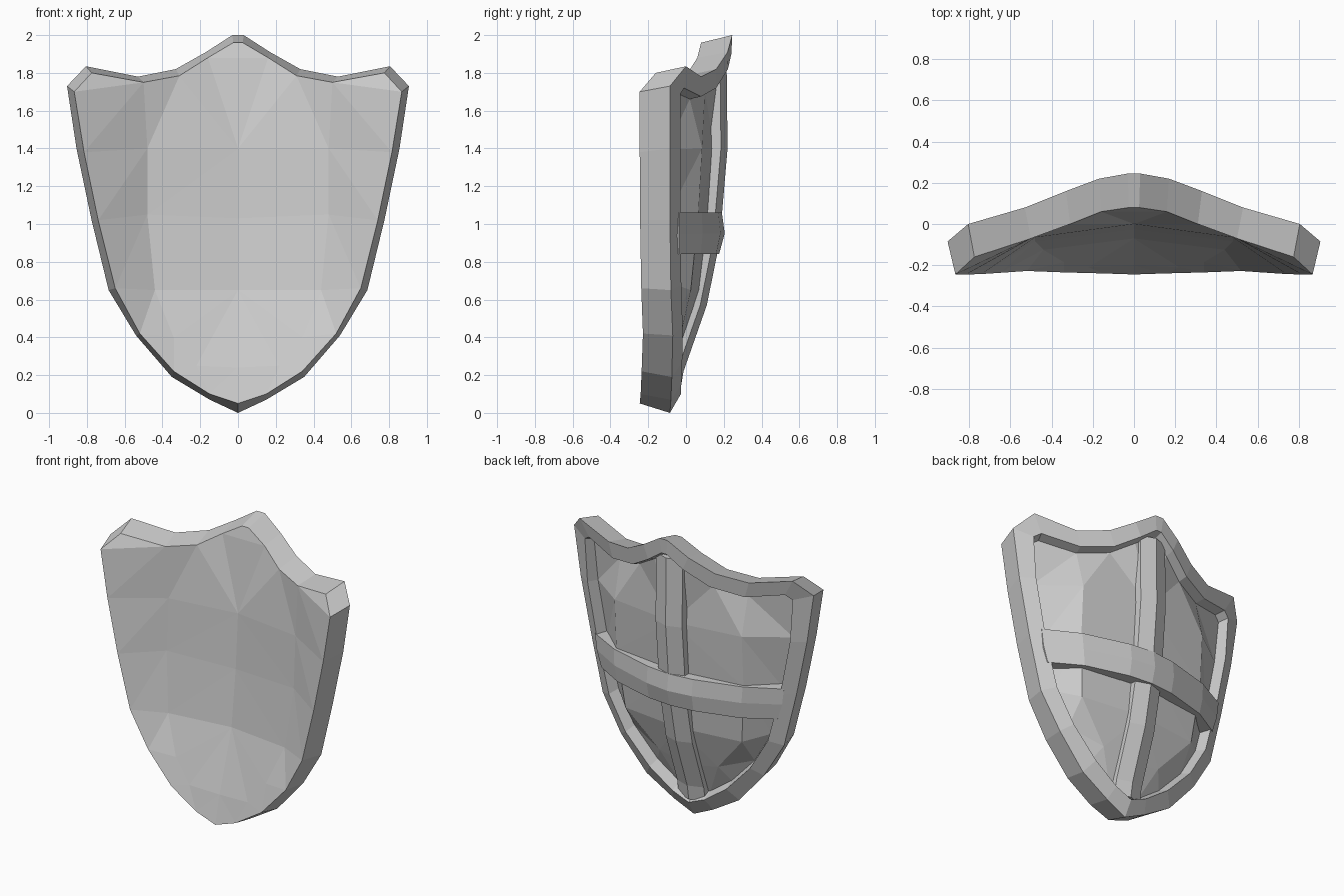
import bpy, bmesh
from mathutils import Vector
from mathutils.geometry import delaunay_2d_cdt

if "Cube" in bpy.data.objects:
    bpy.data.objects.remove(bpy.data.objects["Cube"])


def loop(half):
    """Mirror a half outline (top centre -> bottom centre) into a closed loop."""
    return half + [(-x, y, z) for x, y, z in reversed(half) if x > 0]


def finish(name, bm):
    bmesh.ops.remove_doubles(bm, verts=bm.verts, dist=0.0005)
    bmesh.ops.recalc_face_normals(bm, faces=bm.faces)
    me = bpy.data.meshes.new(name)
    bm.to_mesh(me)
    bm.free()
    ob = bpy.data.objects.new(name, me)
    bpy.context.collection.objects.link(ob)


def panel(bm, outline, inner):
    """Faceted panel filling an outline through a few interior points."""
    pts = outline + inner + [(-x, y, z) for x, y, z in inner if x > 0]
    n = len(outline)
    co, _, faces, orig, _, _ = delaunay_2d_cdt(
        [Vector((x, z)) for x, y, z in pts],
        [(i, (i + 1) % n) for i in range(n)], [], 1, 1e-5)
    vs = [bm.verts.new((c.x, pts[o[0]][1], c.y)) for c, o in zip(co, orig)]
    for f in faces:
        bm.faces.new([vs[i] for i in f])


def strap(name, sections):
    """Closed bar lofted through cross-sections of equal length."""
    bm = bmesh.new()
    rows = [[bm.verts.new(p) for p in s] for s in sections]
    n = len(rows[0])
    for a, b in zip(rows, rows[1:]):
        for i in range(n):
            j = (i + 1) % n
            bm.faces.new((a[i], a[j], b[j], b[i]))
    bm.faces.new(rows[0])
    bm.faces.new(rows[-1])
    finish(name, bm)


# rim edges: outer back edge, and inner raised edge
outer = [(.03, .245, 2), (.17, .22, 1.91), (.33, .16, 1.82), (.53, .08, 1.78),
         (.805, 0, 1.835), (.905, -.085, 1.73), (.855, -.085, 1.4),
         (.775, -.085, 1.02), (.685, -.08, .65), (.54, -.07, .41),
         (.35, -.075, .19), (.15, -.08, .07), (0, -.085, 0)]
front = [(.025, .08, 1.96), (.16, .06, 1.88), (.31, 0, 1.785), (.5, -.07, 1.75),
         (.775, -.16, 1.8), (.867, -.245, 1.7), (.815, -.245, 1.38),
         (.74, -.243, 1.02), (.65, -.237, .66), (.52, -.228, .42),
         (.34, -.235, .22), (.15, -.24, .1), (0, -.245, .05)]
inner = [(.02, .24, 1.9), (.13, .222, 1.82), (.29, .16, 1.72), (.5, .08, 1.675),
         (.74, -.01, 1.72), (.785, -.03, 1.69), (.765, -.03, 1.4),
         (.69, -.03, 1.02), (.6, -.025, .68), (.47, -.018, .46),
         (.29, -.02, .27), (.12, -.025, .15), (0, -.027, .1)]
# bevel leading from the rim down into the recess
recess = [(x * .965, y - (.06 if z > 1.5 else .075), z + (1.2 - z) * .03) for x, y, z in inner]

# shield body: rim bands, hollow inner face, domed outer face
bm = bmesh.new()
loops = [loop(h) for h in (front, outer, inner, recess)]
for a, b in zip(loops, loops[1:]):
    n = len(a)
    for i in range(n):
        j = (i + 1) % n
        bm.faces.new([bm.verts.new(p) for p in (a[i], a[j], b[j], b[i])])
core = [(0, .0, 1.4), (.48, -.065, 1.4), (0, -.025, 1.03), (.48, -.085, 1.05),
        (0, -.07, .65), (.44, -.125, .65)]
panel(bm, loops[0], core + [(.34, -.185, .4), (.22, -.21, .25), (0, -.2, .24)])
panel(bm, loops[3], [(x, y + .15, z) for x, y, z in core] + [(.22, -.03, .4), (0, -.02, .36)])
finish("shield_body", bm)

# vertical strap with a shallow centre ridge
path = [(.215, 1.86), (.22, 1.4), (.19, 1.05), (.165, .84), (.11, .57), (-.013, .22), (-.03, .12)]
strap("vertical_strap", [[(-.1, y - .095, z), (-.1, y - .035, z), (0, y, z),
                          (.1, y - .035, z), (.1, y - .095, z)] for y, z in path])

# horizontal strap following the curve of the shield, ends tapered into the rim
half = [(.7, -.037), (.48, .085), (.17, .175), (0, .195)]
path = half + [(-x, y) for x, y in reversed(half[:-1])]


def strap_section(x, y):
    t = abs(x) / .7                 # 0 at the centre, 1 at the ends
    lo, hi = x * (1 - .05 * t), x * (1 + .02 * t)
    k = 1 - t
    return [(hi, y - .09, 1.06), (hi, y - .005 * k, 1.06), (x, y + .01 * k, .95),
            (lo, y - .02 * k, .84), (lo, y - .09, .84)]


strap("horizontal_strap", [strap_section(x, y) for x, y in path])
